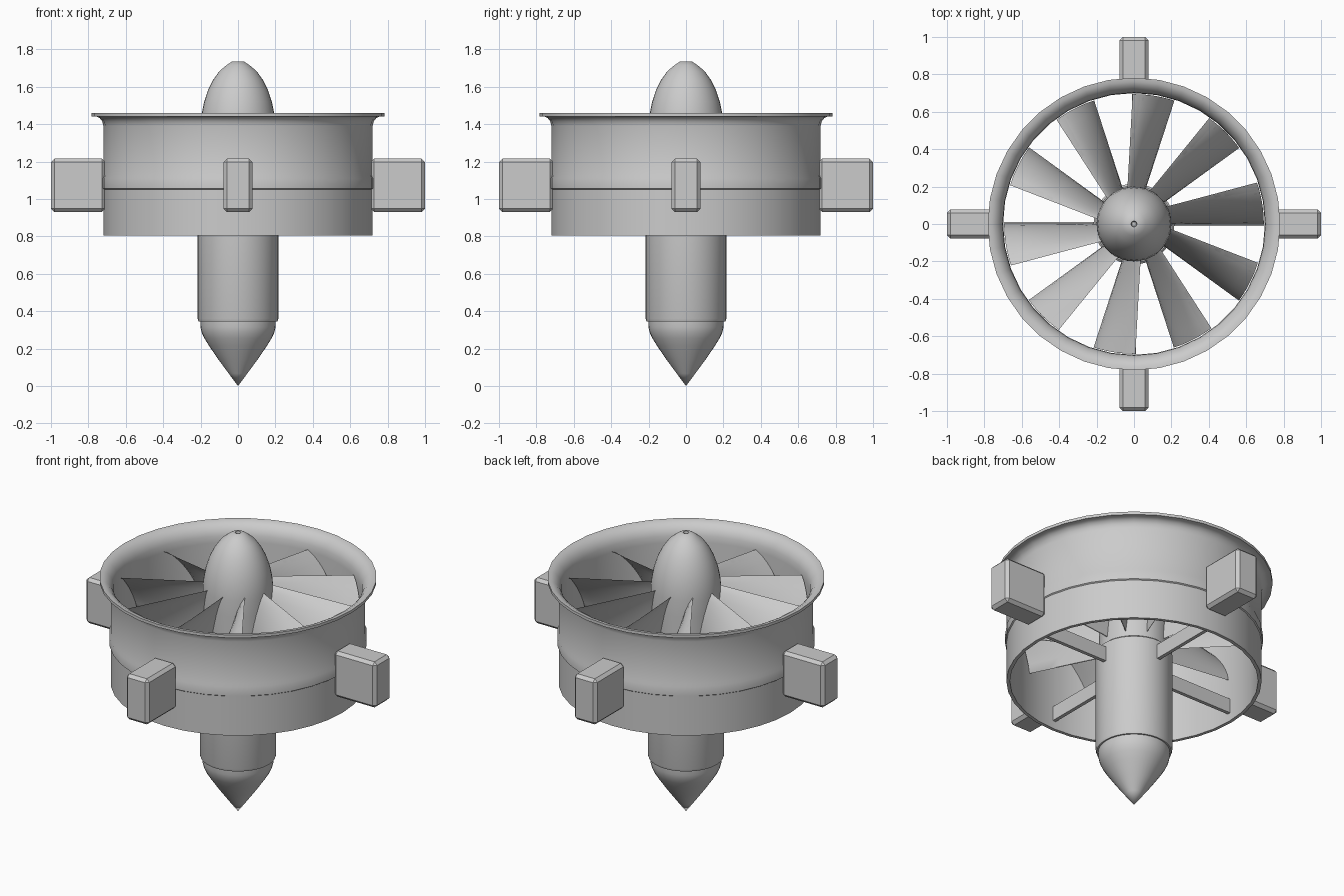
import bpy, bmesh
from math import sin, cos, pi, sqrt, radians
from mathutils import Matrix

if "Cube" in bpy.data.objects:
    bpy.data.objects.remove(bpy.data.objects["Cube"])


def finish(bm, name, angle=35):
    bmesh.ops.recalc_face_normals(bm, faces=bm.faces)
    me = bpy.data.meshes.new(name)
    bm.to_mesh(me)
    bm.free()
    ob = bpy.data.objects.new(name, me)
    bpy.context.collection.objects.link(ob)
    bpy.ops.object.select_all(action='DESELECT')
    ob.select_set(True)
    bpy.context.view_layer.objects.active = ob
    bpy.ops.object.shade_smooth_by_angle(angle=radians(angle))
    return ob


def lathe(name, profile, closed=False, n=36):
    """Revolve (radius, z) points about the z axis."""
    bm = bmesh.new()
    rings = []
    for r, z in profile:
        if r == 0:
            rings.append([bm.verts.new((0, 0, z))] * n)
        else:
            rings.append([bm.verts.new((r * cos(2 * pi * i / n), r * sin(2 * pi * i / n), z))
                          for i in range(n)])
    pairs = list(zip(rings, rings[1:]))
    if closed:
        pairs.append((rings[-1], rings[0]))
    for a, b in pairs:
        for i in range(n):
            j = (i + 1) % n
            bm.faces.new(list(dict.fromkeys((a[i], a[j], b[j], b[i]))))
    return finish(bm, name)


def box(name, size, centre, angle, bevel=0):
    """Box placed along +x, then turned about the z axis."""
    bm = bmesh.new()
    bmesh.ops.create_cube(bm, size=1)
    bmesh.ops.scale(bm, vec=size, verts=bm.verts)
    if bevel:
        bmesh.ops.bevel(bm, geom=bm.edges[:], offset=bevel, segments=1, affect='EDGES')
    bmesh.ops.translate(bm, vec=centre, verts=bm.verts)
    bmesh.ops.rotate(bm, cent=(0, 0, 0), matrix=Matrix.Rotation(angle, 3, 'Z'), verts=bm.verts)
    return finish(bm, name, 25)


def blade(name, angle, spans=8, chords=8):
    """Cambered, twisted blade lofted from hub to tip."""
    bm = bmesh.new()
    loops = []
    for s in range(spans + 1):
        f = s / spans
        r = 0.17 + f * 0.524
        lead_y = 0.085 + 0.135 * f
        lead_z, trail_z = 1.42 - 0.06 * f, 1.02 + 0.05 * f
        upper, lower = [], []
        for c in range(chords + 1):
            t = c / chords
            y = lead_y * (1 - t) ** 1.4
            z = lead_z - (lead_z - trail_z) * t ** 1.25
            h = 0.002 + 0.008 * sin(pi * t)
            for side, sign in ((upper, 1), (lower, -1)):
                yy = y + sign * h * 0.8
                side.append(bm.verts.new((sqrt(r * r - yy * yy), yy, z + sign * h * 0.6)))
        loops.append(upper + lower[::-1])
    for a, b in zip(loops, loops[1:]):
        for i in range(len(a)):
            j = (i + 1) % len(a)
            bm.faces.new((a[i], a[j], b[j], b[i]))
    for cap in (loops[0], loops[-1]):
        for i in range(chords):
            bm.faces.new((cap[i], cap[i + 1], cap[-2 - i], cap[-1 - i]))
    bmesh.ops.rotate(bm, cent=(0, 0, 0), matrix=Matrix.Rotation(angle, 3, 'Z'), verts=bm.verts)
    return finish(bm, name, 40)


# Duct with flared inlet lip and a raised band
lathe("duct", [(0.72, 0.805), (0.72, 1.05), (0.727, 1.055), (0.727, 1.11), (0.72, 1.127),
               (0.72, 1.39), (0.726, 1.415), (0.74, 1.433), (0.757, 1.441), (0.782, 1.442),
               (0.782, 1.46), (0.76, 1.458), (0.735, 1.444), (0.715, 1.42), (0.703, 1.39),
               (0.70, 1.35), (0.70, 0.805)], closed=True)

# Rotor hub and spinner, with a small dimple in the nose
lathe("spinner", [(0, 0.99), (0.197, 0.99), (0.2, 1.3), (0.199, 1.4), (0.193, 1.46),
                  (0.181, 1.52), (0.161, 1.58), (0.134, 1.635), (0.1, 1.683), (0.062, 1.715),
                  (0.032, 1.735), (0.016, 1.735), (0.012, 1.715), (0, 1.715)])

# Motor housing
lathe("motor_housing", [(0, 0.985), (0.205, 0.985), (0.216, 0.975), (0.216, 0.36),
                        (0.211, 0.345), (0, 0.345)])

# Tail cone
lathe("tail_cone", [(0, 0.35), (0.202, 0.35), (0.201, 0.315), (0.194, 0.285), (0.18, 0.255),
                    (0.155, 0.215), (0.105, 0.142), (0.05, 0.067), (0, 0)])

# Fan blades
for k in range(10):
    blade(f"fan_blade_{k + 1}", 2 * pi * k / 10)

# Stator struts and outer mounting blocks
for k in range(4):
    box(f"stator_strut_{k + 1}", (0.51, 0.022, 0.09), (0.455, 0, 0.9), k * pi / 2)
    box(f"mount_block_{k + 1}", (0.29, 0.156, 0.284), (0.855, 0, 1.073), k * pi / 2, 0.018)
